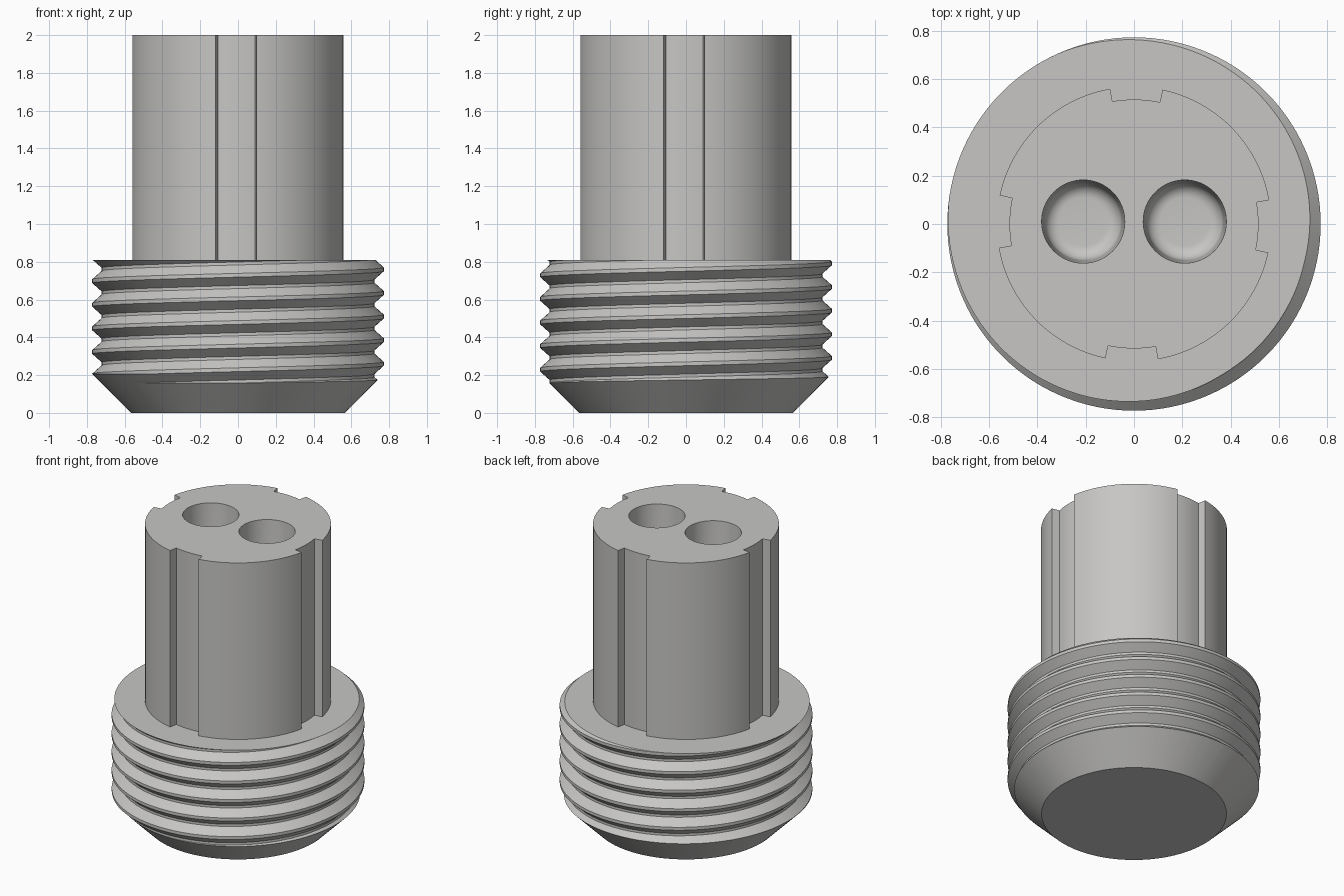
import bpy, bmesh
from math import sin, cos, pi, radians

cube = bpy.data.objects.get("Cube")
if cube:
    bpy.data.objects.remove(cube, do_unlink=True)

grey = bpy.data.materials.new("warm grey")
grey.use_nodes = True
colour = (0.57, 0.565, 0.555, 1)
grey.diffuse_color = colour
grey.node_tree.nodes["Principled BSDF"].inputs["Base Color"].default_value = colour


def finish(name, bm):
    bmesh.ops.recalc_face_normals(bm, faces=bm.faces)
    mesh = bpy.data.meshes.new(name)
    bm.to_mesh(mesh)
    bm.free()
    mesh.materials.append(grey)
    obj = bpy.data.objects.new(name, mesh)
    bpy.context.collection.objects.link(obj)
    return obj


def lathe(name, profile, centre=(0, 0), steps=96):
    """Closed solid of revolution from (radius, height) points."""
    bm = bmesh.new()
    rings = [[bm.verts.new((centre[0] + r * cos(2 * pi * i / steps),
                            centre[1] + r * sin(2 * pi * i / steps), z))
              for i in range(steps)] for r, z in profile]
    for low, high in zip(rings, rings[1:]):
        for i in range(steps):
            j = (i + 1) % steps
            bm.faces.new((low[i], low[j], high[j], high[i]))
    bm.faces.new(rings[0])
    bm.faces.new(rings[-1])
    return finish(name, bm)


def select_only(obj):
    bpy.ops.object.select_all(action='DESELECT')
    obj.select_set(True)
    bpy.context.view_layer.objects.active = obj


def boolean(obj, cutter, operation):
    mod = obj.modifiers.new("cut", 'BOOLEAN')
    mod.operation, mod.object, mod.solver = operation, cutter, 'EXACT'
    select_only(obj)
    bpy.ops.object.modifier_apply(modifier=mod.name)
    bpy.data.objects.remove(cutter, do_unlink=True)


def smooth(obj):
    select_only(obj)
    bpy.ops.object.shade_smooth_by_angle(angle=radians(25))


# Threaded collar: right-handed helical ridges
PITCH, CREST, ROOT, TOP, BOTTOM = 0.125, 0.772, 0.722, 0.81, -0.05
CREST_HALF, ROOT_HALF, START = 0.01, 0.008, 0.76
OFFSETS = (-CREST_HALF, CREST_HALF, PITCH / 2 - ROOT_HALF, PITCH / 2 + ROOT_HALF)


def thread_radius(z, rise):
    d = abs((z - START - rise + PITCH / 2) % PITCH - PITCH / 2)
    t = (d - CREST_HALF) / (PITCH / 2 - ROOT_HALF - CREST_HALF)
    return CREST + (ROOT - CREST) * min(1, max(0, t))


def threaded_collar(steps=120):
    bm = bmesh.new()
    columns = []
    for i in range(steps + 1):
        angle, rise = 2 * pi * i / steps, PITCH * i / steps
        column = []
        for k in range(-9, 3):
            for offset in OFFSETS:
                z = min(TOP, max(BOTTOM, START + rise + k * PITCH + offset))
                r = thread_radius(z, rise)
                column.append(bm.verts.new((r * cos(angle), r * sin(angle), z)))
        columns.append(column)
    for a, b in zip(columns, columns[1:]):
        for j in range(len(a) - 1):
            bm.faces.new((a[j], b[j], b[j + 1], a[j + 1]))
    bmesh.ops.remove_doubles(bm, verts=bm.verts, dist=1e-5)
    bmesh.ops.dissolve_degenerate(bm, edges=bm.edges, dist=1e-5)
    bmesh.ops.holes_fill(bm, edges=[e for e in bm.edges if e.is_boundary], sides=0)
    return finish("threaded_collar", bm)


collar = threaded_collar()
# Tapered lower end
envelope = lathe("taper_envelope", [(0.565, 0), (0.865, 0.3), (0.865, 1)], steps=120)
boolean(collar, envelope, 'INTERSECT')
smooth(collar)

# Shaft with four keyway slots
SHAFT, SLOT, HALF_SLOT, TWIST = 0.568, 0.515, 11, -1
outline = []
for quarter in range(4):
    middle = 90 * quarter + TWIST
    for radius, start, end, count in ((SLOT, -HALF_SLOT, HALF_SLOT, 6),
                                      (SHAFT, HALF_SLOT, 90 - HALF_SLOT, 20)):
        for i in range(count + 1):
            a = radians(middle + start + (end - start) * i / count)
            outline.append((radius * cos(a), radius * sin(a)))
bm = bmesh.new()
base = bm.faces.new([bm.verts.new((x, y, 0.79)) for x, y in outline])
top = bmesh.ops.extrude_face_region(bm, geom=[base])["geom"]
bmesh.ops.translate(bm, vec=(0, 0, 2 - 0.79),
                    verts=[g for g in top if isinstance(g, bmesh.types.BMVert)])
shaft = finish("slotted_shaft", bm)

# Two blind sockets with slight draft and a rounded floor
FILLET, FLOOR, INNER = 0.06, 1.6, 0.1
socket = [(INNER + FILLET * sin(a), FLOOR + FILLET * (1 - cos(a)))
          for a in (pi / 2 * i / 8 for i in range(9))]
socket += [(0.172, 2), (0.172, 2.1)]
for side in (-1, 1):
    boolean(shaft, lathe("socket_cutter", socket, (side * 0.21, 0.01), 64), 'DIFFERENCE')
smooth(shaft)
